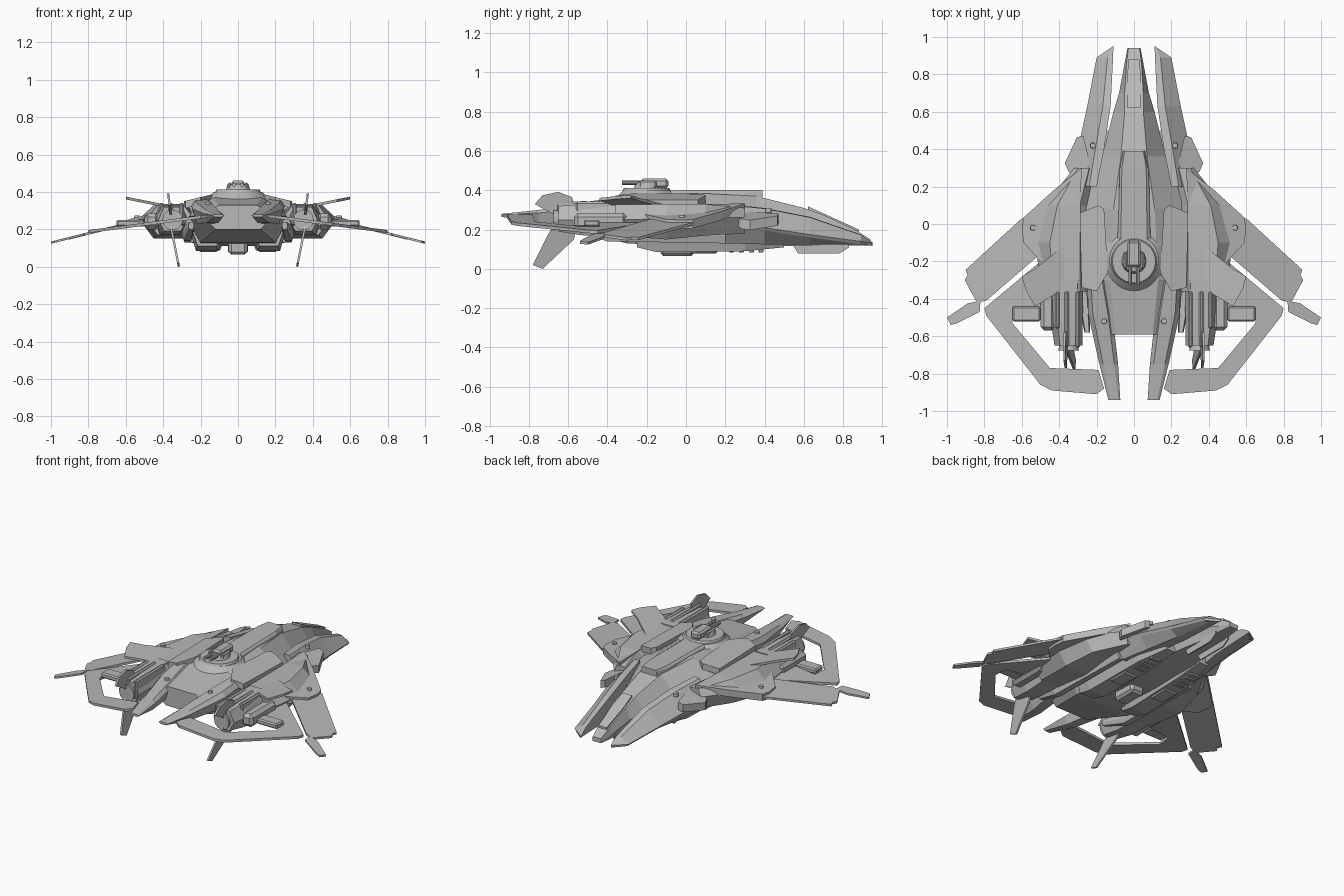
import bpy, bmesh, math
from mathutils import Matrix, Vector

default = bpy.data.objects.get("Cube")
if default:
    bpy.data.objects.remove(default, do_unlink=True)

hull_grey = bpy.data.materials.new("hull_grey")
hull_grey.use_nodes = True
shade = (0.48, 0.48, 0.48, 1)
hull_grey.diffuse_color = shade
hull_grey.node_tree.nodes["Principled BSDF"].inputs["Base Color"].default_value = shade


def finish(name, bm, mirror, bevel=0, smooth=False):
    """Turn a bmesh into an object, optionally mirrored across the centre line."""
    bmesh.ops.recalc_face_normals(bm, faces=bm.faces[:])
    mesh = bpy.data.meshes.new(name)
    bm.to_mesh(mesh)
    bm.free()
    mesh.materials.append(hull_grey)
    obj = bpy.data.objects.new(name, mesh)
    bpy.context.collection.objects.link(obj)
    if smooth:
        bpy.ops.object.select_all(action="DESELECT")
        obj.select_set(True)
        bpy.context.view_layer.objects.active = obj
        bpy.ops.object.shade_smooth_by_angle(angle=math.radians(35))
    if bevel:
        mod = obj.modifiers.new("bevel", "BEVEL")
        mod.width, mod.segments = bevel, 1
    if mirror:
        obj.modifiers.new("mirror", "MIRROR")
    return obj


def loft(name, rings, mirror=False):
    """Skin a list of equal closed rings and cap the ends."""
    bm = bmesh.new()
    loops = [[bm.verts.new(p) for p in ring] for ring in rings]
    count = len(loops[0])
    for a, b in zip(loops, loops[1:]):
        for i in range(count):
            j = (i + 1) % count
            bm.faces.new((a[i], a[j], b[j], b[i]))
    bm.faces.new(loops[0])
    bm.faces.new(loops[-1])
    return finish(name, bm, mirror)


def hex_hull(name, rows, mirror=False):
    """Six-sided hull; row = y, centre x, top/mid/bottom half widths, top/mid/bottom z."""
    rings = []
    for y, cx, wt, wm, wb, zt, zm, zb in rows:
        profile = [(-wt, zt), (wt, zt), (wm, zm), (wb, zb), (-wb, zb), (-wm, zm)]
        rings.append([(cx + x, y, z) for x, z in profile])
    return loft(name, rings, mirror)


def plate(name, outline, z0, slope, thick, pitch=0, mirror=True):
    """Flat sheet over a plan outline, tilted by slope along x and pitch along y."""
    top = [Vector((x, y, z0 + slope * x + pitch * y)) for x, y in outline]
    return loft(name, [top, [p - Vector((0, 0, thick)) for p in top]], mirror)


def fin(name, outline, x0, lean, thick=0.012):
    """Upright sheet over a side outline, leaning along x with height."""
    side = [Vector((x0 + lean * z, y, z)) for y, z in outline]
    return loft(name, [side, [p + Vector((thick, 0, 0)) for p in side]], True)


def box(name, lo, hi, mirror=False, bevel=0.008):
    bm = bmesh.new()
    lo, hi = Vector(lo), Vector(hi)
    bmesh.ops.create_cube(bm, size=1, matrix=Matrix.Translation((lo + hi) / 2)
                          @ Matrix.Diagonal((*(hi - lo), 1)))
    return finish(name, bm, mirror, bevel)


def drum(name, r1, r2, depth, centre, mirror=False, along_y=False, sides=32):
    bm = bmesh.new()
    turn = Matrix.Rotation(math.pi / 2, 4, "X") if along_y else Matrix()
    bmesh.ops.create_cone(bm, cap_ends=True, segments=sides, radius1=r1, radius2=r2,
                          depth=depth, matrix=Matrix.Translation(centre) @ turn)
    return finish(name, bm, mirror, smooth=True)


# Central fuselage from nose to tail
hex_hull("fuselage", [
    (.94, 0, .03, .035, .03, .15, .135, .12), (.86, 0, .04, .05, .04, .20, .15, .12),
    (.7, 0, .05, .08, .05, .275, .2, .12), (.6, 0, .05, .11, .07, .31, .22, .12),
    (.36, 0, .07, .17, .12, .37, .25, .11), (.08, 0, .11, .29, .2, .385, .28, .11),
    (-.3, 0, .13, .28, .2, .37, .27, .13), (-.59, 0, .1, .19, .12, .33, .27, .2)])
plate("canopy_frame", [(-.03, .88), (.03, .88), (.04, .72), (.035, .62), (-.035, .62), (-.04, .72)],
      .6, 0, .02, -.454, mirror=False)
hex_hull("spine_fairing", [
    (.39, 0, .05, .055, .06, .402, .39, .36), (.3, 0, .065, .075, .08, .402, .39, .35),
    (-.08, 0, .07, .085, .1, .4, .39, .35)])
fin("chin_fin", [(.54, .13), (.57, .078), (.78, .078), (.83, .11), (.83, .13)], .045, 0, .008)
box("belly_box", (-.05, -.13, .065), (.05, .04, .15), bevel=.015)

# Twin belly pods
hex_hull("belly_pod", [
    (.5, .13, .04, .05, .03, .17, .14, .11), (.3, .155, .06, .08, .06, .22, .15, .09),
    (-.15, .165, .06, .085, .06, .26, .17, .085), (-.25, .165, .05, .075, .05, .25, .18, .11)], True)
box("belly_vent", (.11, .02, .078), (.21, .16, .1), True)
for step in range(4):
    y = .22 + step * .05
    box("belly_louvre", (.12, y, .083), (.19, y + .025, .1), True, .004)

# Forward prongs beside the cockpit
prong = []
for y, inner, outer, top, edge, low in (
        (.95, .11, .113, .135, .132, .125), (.89, .112, .2, .175, .14, .125),
        (.63, .125, .25, .265, .175, .125), (.4, .16, .3, .31, .21, .125),
        (.2, .2, .32, .33, .24, .13)):
    prong.append([(inner, y, top), ((inner * 2 + outer) / 3, y, top * .99), (outer, y, edge),
                  (outer - .01 * (y < .9), y, edge - .015), ((inner + outer) / 2, y, low), (inner, y, low)])
loft("forward_prong", prong, True)
plate("prong_hook", [(.23, .3), (.27, .47), (.305, .465), (.37, .325), (.35, .28), (.27, .22)],
      .37, -.33, .05)

# Thick shoulders, intakes and engine nacelles
hex_hull("shoulder", [
    (.3, .27, .03, .05, .03, .31, .26, .18), (.1, .35, .06, .13, .06, .33, .265, .17),
    (-.1, .37, .08, .16, .08, .33, .255, .15), (-.36, .36, .07, .13, .07, .33, .25, .17)], True)
loft("intake_frame", [[(.28, .27, .28), (.28, .24, .19), (.28, .02, .17), (.28, 0, .26)],
                      [(.33, .25, .28), (.32, .23, .2), (.42, .03, .17), (.43, .02, .26)]], True)
hex_hull("nacelle", [
    (-.3, .36, .06, .09, .06, .335, .26, .17), (-.52, .36, .05, .085, .05, .33, .25, .17),
    (-.65, .35, .045, .075, .045, .32, .25, .19)], True)
for x in (.3, .36, .41):
    box("nacelle_rib", (x - .012, -.56 - .1 * (x < .4), .22), (x + .012, -.36, .342), True)
drum("engine_nozzle", .045, .055, .05, (.35, -.65, .25), True, True, 12)
box("outer_pod", (.42, -.57, .2), (.5, -.3, .285), True, .02)
box("side_thruster", (.5, -.52, .215), (.65, -.44, .25), True)

# Main swept wing, root to tip
plate("wing_root", [(.28, .3), (.43, .18), (.59, .035), (.6, -.02), (.59, -.1), (.5, -.2), (.3, -.34)],
      .405, -.26, .045)
plate("outer_wing", [(.55, .03), (.6, .03), (.9, -.245), (.89, -.275), (.905, -.3), (.84, -.42),
                     (.79, -.41), (.5, -.16)], .385, -.25, .014)
plate("wing_tip", [(.82, -.405), (.845, -.415), (.89, -.425), (1, -.5), (.98, -.54), (.945, -.53),
                   (.825, -.47)], .385, -.25, .012)

# Upturned panels over the shoulders
plate("raised_panel", [(.29, .06), (.33, -.08), (.53, -.24), (.6, -.28), (.58, -.35), (.53, -.44),
                       (.43, -.38), (.33, -.33)], .255, .2, .015)

# Rear looped wing
plate("loop_wing", [(.4, -.2), (.5, -.2), (.8, -.45), (.79, -.49), (.5, -.86), (.44, -.89), (.2, -.91),
                    (.16, -.88), (.19, -.78), (.45, -.77), (.65, -.53), (.64, -.44), (.4, -.44)],
      .3, -.13, .016)

# Dorsal strakes and tail booms
plate("dorsal_strake", [(.16, .08), (.19, .1), (.29, .06), (.28, -.34), (.2, -.36), (.14, -.26)],
      .42, -.24, .04)
hex_hull("tail_boom", [
    (-.3, .2, .03, .05, .03, .362, .33, .25), (-.48, .18, .04, .065, .04, .34, .31, .23),
    (-.75, .135, .03, .05, .03, .3, .285, .235), (-.94, .105, .02, .032, .02, .28, .275, .265)], True)
hex_hull("under_rail", [
    (.2, .27, .015, .025, .015, .2, .17, .13), (-.4, .27, .02, .03, .02, .22, .17, .14),
    (-.58, .25, .01, .015, .01, .24, .22, .2)], True)

# Upper and lower tail fins
fin("upper_fin", [(-.56, .28), (-.58, .365), (-.65, .392), (-.73, .375), (-.77, .33), (-.66, .27)], .32, .12)
fin("lower_fin", [(-.56, .2), (-.57, .15), (-.73, 0), (-.78, .02), (-.7, .18), (-.66, .24)], .31, .2)

# Turret on its ring
drum("turret_base", .175, .13, .045, (0, -.19, .377))
drum("turret_ring", .125, .115, .02, (0, -.2, .402))
drum("turret_hub", .07, .055, .04, (0, -.2, .42))
box("turret_body", (-.035, -.23, .41), (.035, -.09, .46), bevel=.012)
box("gun_cheek", (.035, -.24, .41), (.055, -.15, .45), True)
drum("gun_barrel", .011, .011, .11, (.02, -.27, .438), True, True, 10)

# Fasteners on the skin
for x, y, z in ((.22, .42, .298), (.54, -.02, .265), (.16, -.52, .335)):
    drum("skin_fastener", .016, .014, .02, (x, y, z), True, sides=16)
